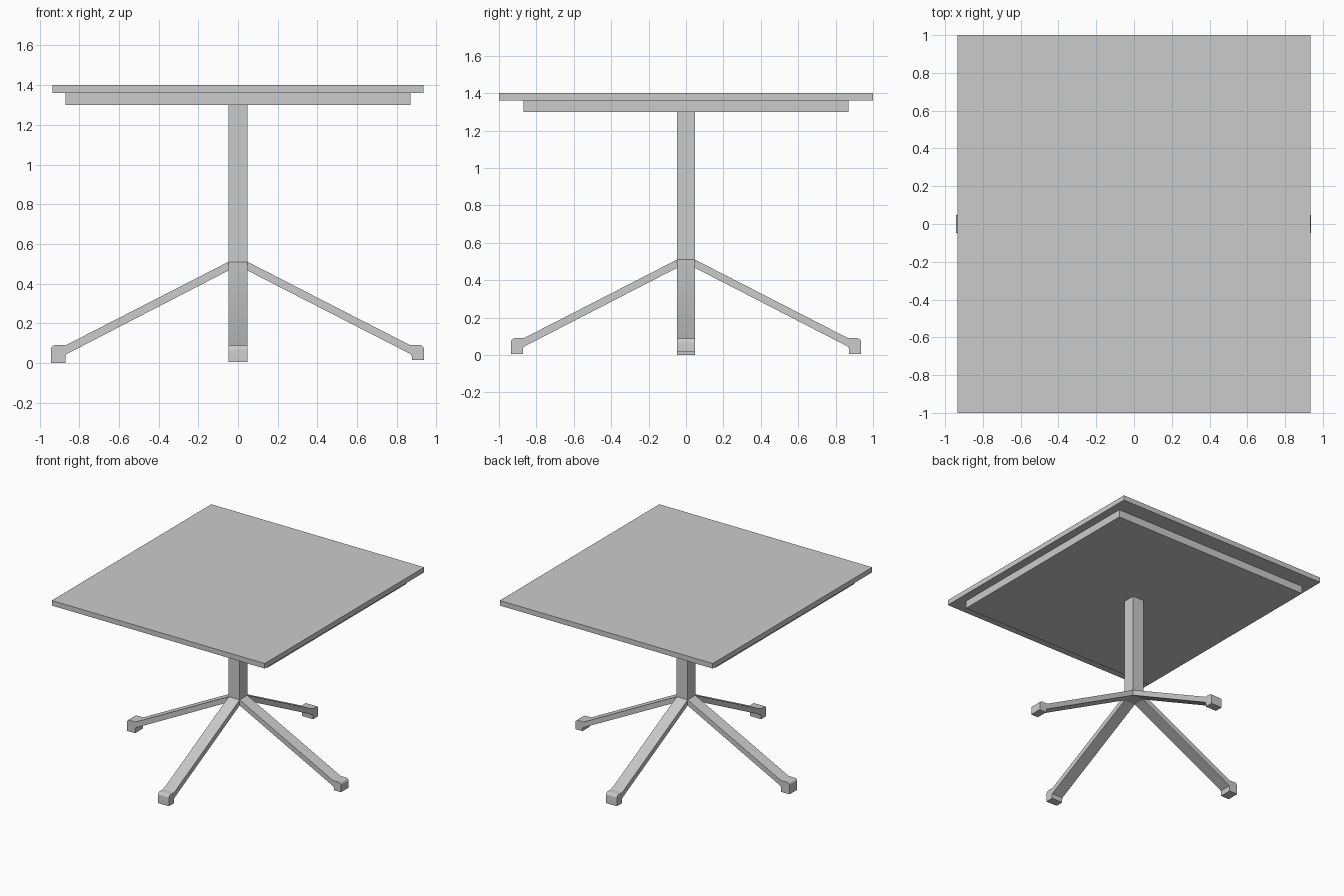
import bpy, bmesh, math
from mathutils import Matrix

if "Cube" in bpy.data.objects:
    bpy.data.objects.remove(bpy.data.objects["Cube"])

HALF = 0.048  # half width of post and legs


def finish(name, bm):
    bmesh.ops.recalc_face_normals(bm, faces=bm.faces)
    mesh = bpy.data.meshes.new(name)
    bm.to_mesh(mesh)
    bm.free()
    ob = bpy.data.objects.new(name, mesh)
    bpy.context.collection.objects.link(ob)
    return ob


def box(name, hx, hy, z0, z1):
    bm = bmesh.new()
    bmesh.ops.create_cube(bm, size=1, matrix=Matrix.Translation((0, 0, (z0 + z1) / 2))
                          @ Matrix.Diagonal((2 * hx, 2 * hy, z1 - z0, 1)))
    return finish(name, bm)


def leg(name, angle, outer, inner, bottom):
    # side profile (radius, height): sloping strut ending in a rounded foot
    r = 0.022
    corner = [(outer - r + r * math.sin(a), 0.09 - r + r * math.cos(a))
              for a in (math.radians(d) for d in (0, 22.5, 45, 67.5, 90))]
    profile = [(HALF, 0.51), (0.865, 0.091), (0.878, 0.09)] + corner + [
        (outer, bottom), (inner, bottom), (inner, 0.032),
        (inner - 0.003, 0.042), (inner - 0.012, 0.048), (HALF, 0.466)]
    bm = bmesh.new()
    face = bm.faces.new([bm.verts.new((x, -HALF, z)) for x, z in profile])
    ext = bmesh.ops.extrude_face_region(bm, geom=[face])
    verts = [v for v in ext["geom"] if isinstance(v, bmesh.types.BMVert)]
    bmesh.ops.translate(bm, verts=verts, vec=(0, 2 * HALF, 0))
    bmesh.ops.rotate(bm, verts=bm.verts, matrix=Matrix.Rotation(math.radians(angle), 3, 'Z'))
    ob = finish(name, bm)
    bpy.ops.object.select_all(action='DESELECT')
    ob.select_set(True)
    bpy.context.view_layer.objects.active = ob
    bpy.ops.object.shade_smooth_by_angle(angle=math.radians(30))


# Top, its recessed support panel, and the central post
box("table_top", 0.935, 1.0, 1.36, 1.40)
box("support_panel", 0.87, 0.87, 1.30, 1.36)
box("post", HALF, HALF, 0.466, 1.30)

# Four legs; the side feet differ slightly, as on a levelled table
leg("right_leg", 0, 0.938, 0.876, 0.015)
leg("back_leg", 90, 0.936, 0.872, 0.005)
leg("left_leg", 180, 0.943, 0.870, 0.0)
leg("front_leg", 270, 0.936, 0.872, 0.005)
